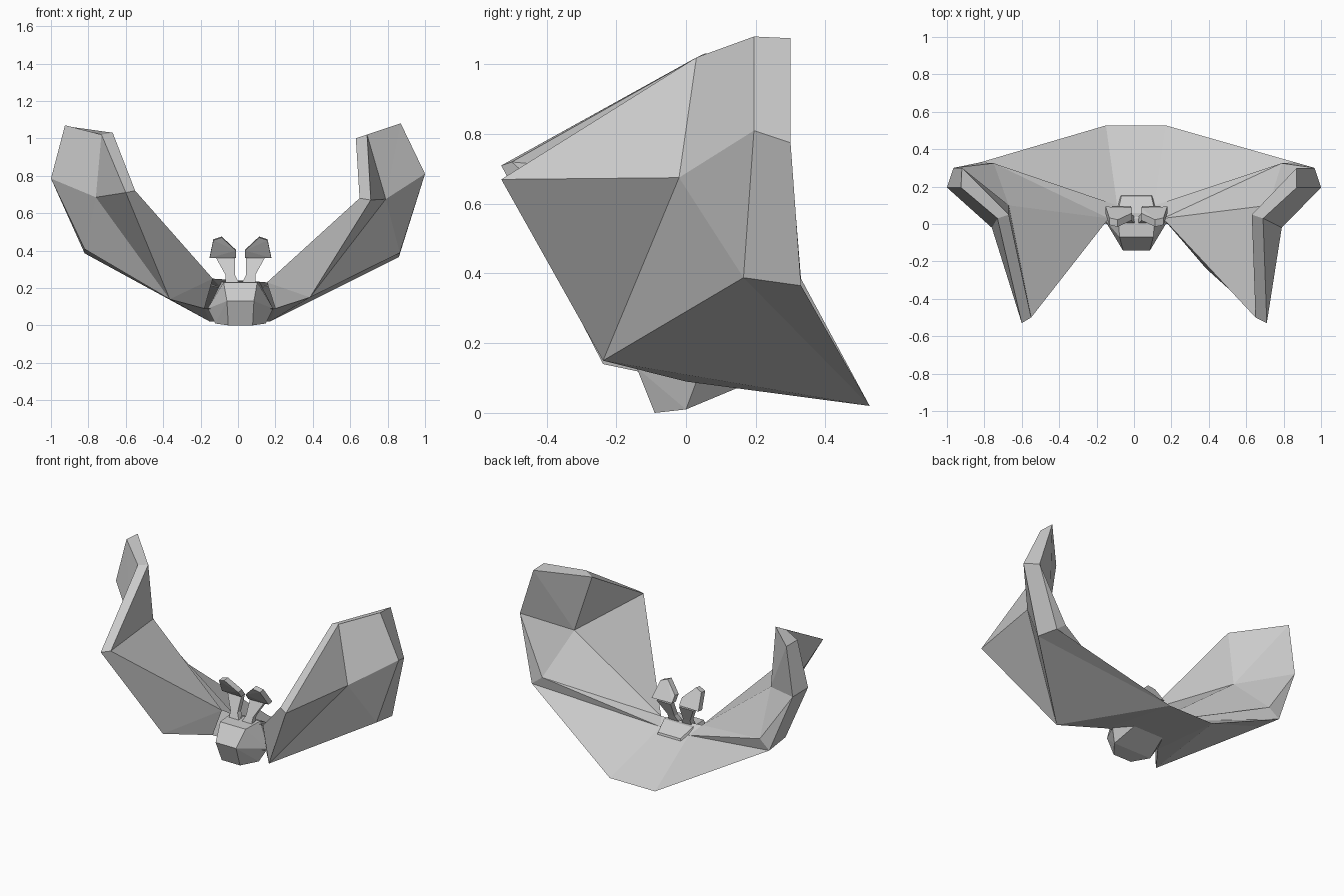
import bpy, bmesh
from mathutils import Vector

if "Cube" in bpy.data.objects:
    bpy.data.objects.remove(bpy.data.objects["Cube"])


def make_object(name, verts, faces):
    bm = bmesh.new()
    vs = [bm.verts.new(v) for v in verts]
    for f in faces:
        bm.faces.new([vs[i] for i in f])
    bmesh.ops.recalc_face_normals(bm, faces=bm.faces)
    me = bpy.data.meshes.new(name)
    bm.to_mesh(me)
    bm.free()
    ob = bpy.data.objects.new(name, me)
    bpy.context.collection.objects.link(ob)
    return ob


def hull_object(name, points):
    bm = bmesh.new()
    for p in points:
        bm.verts.new(p)
    bmesh.ops.convex_hull(bm, input=bm.verts)
    bmesh.ops.dissolve_limit(bm, angle_limit=0.03, verts=bm.verts, edges=bm.edges)
    bmesh.ops.recalc_face_normals(bm, faces=bm.faces)
    me = bpy.data.meshes.new(name)
    bm.to_mesh(me)
    bm.free()
    ob = bpy.data.objects.new(name, me)
    bpy.context.collection.objects.link(ob)
    return ob


# Wing joints: x, y, z, then the left wing's pose offset in x and z
# Capitals are the outer layer, lower case the inner layer
joints = {
    "A": (.71, -.53, .67, .11, .04), "B": (.79, -.02, .675, .03, .01),
    "C": (.69, .03, 1.02, -.04, .0), "D": (.87, .195, 1.08, -.055, -.01),
    "E": (1.0, .195, .81, .0, -.025), "F": (.865, .165, .388, .045, .02),
    "G": (.385, -.238, .15, .02, -.01), "H": (.17, .527, .02, .02, .0),
    "a": (.65, -.50, .68, .10, .04), "b": (.72, .10, .655, .05, .01),
    "c": (.63, .05, 1.0, -.04, .03), "d": (.87, .30, 1.075, -.05, -.01),
    "e": (.965, .30, .775, .0, -.02), "f": (.86, .33, .365, .04, .02),
    "i": (.79, .325, .42, .04, .02), "S": (.155, .03, .23, .02, .02),
    "T": (.11, .10, .20, .02, .0), "J": (.20, .0, .09, .02, .0),
}
names = list(joints)
wing_faces = [
    "ABC", "BCD", "BDE", "BEF", "ABG", "BFG",           # outer skin
    "GFH", "FfH",                                       # lower skin
    "AaCc", "CcdD", "DdeE", "EefF",                     # rim
    "abc", "bcd", "bde", "bei", "eif",                  # inner skin
    "abS", "biS", "ifT", "iST",
    "AaSG", "SGJ", "GJH", "fTH",                        # root
]


def wing_points(left):
    pts = []
    for x, y, z, dx, dz in joints.values():
        pts.append((-x + dx, y, z + dz) if left else (x, y, z))
    return pts


def face_ids(key):
    if key == "AaCc":
        key = "AacC"
    return [names.index(k) for k in key]


wings = {}
for side in ("right", "left"):
    wings[side] = wing_points(side == "left")
    make_object(side + "_wing", wings[side], [face_ids(k) for k in wing_faces])

# Back membrane joining the two wings above and below
R, L = ({k: wings[s][names.index(k)] for k in "STHJ"} for s in ("right", "left"))
make_object("back_membrane",
            [R["S"], R["T"], R["H"], R["J"], L["S"], L["T"], L["H"], L["J"]],
            [(0, 1, 5, 4), (1, 2, 6, 5), (2, 3, 7, 6)])

# Faceted body and head: half width, y, z
cx = 0.013
body_rows = [(.065, -.09, 0), (.072, -.142, .13), (.09, -.075, .215),
             (.09, -.07, .23), (.10, .06, .235), (.135, .0, .01),
             (.175, .03, .09), (.10, .18, .085), (.08, .15, .19)]
hull_object("body", [(cx + s * w, y, z) for w, y, z in body_rows for s in (-1, 1)])

# Ears: stem leans back, cupped tip leans forward
ear_stem = [(.005, .0, .22), (.08, .0, .22), (.03, .02, .27), (.08, .02, .27),
            (.03, .06, .36), (.13, .06, .36)]
ear_tip = [(.025, .05, .36), (.165, .055, .36), (.145, -.005, .455),
           (.10, -.015, .47), (.025, .02, .40)]
for side, s in (("left", -1), ("right", 1)):
    front = [(cx + s * x, y, z) for x, y, z in ear_stem]
    back = [(x, y + .035, z) for x, y, z in front]
    ring = [0, 1, 3, 5, 4, 2]
    walls = [(ring[k], ring[k - 1], ring[k - 1] + 6, ring[k] + 6) for k in range(6)]
    flat = [(0, 1, 3, 2), (2, 3, 5, 4)]
    make_object(side + "_ear_stem", front + back,
                flat + [tuple(i + 6 for i in f) for f in flat] + walls)
    tip = [Vector((cx + s * x, y, z)) for x, y, z in ear_tip]
    hull_object(side + "_ear_tip", tip + [p + Vector((0, .038, .005)) for p in tip])
